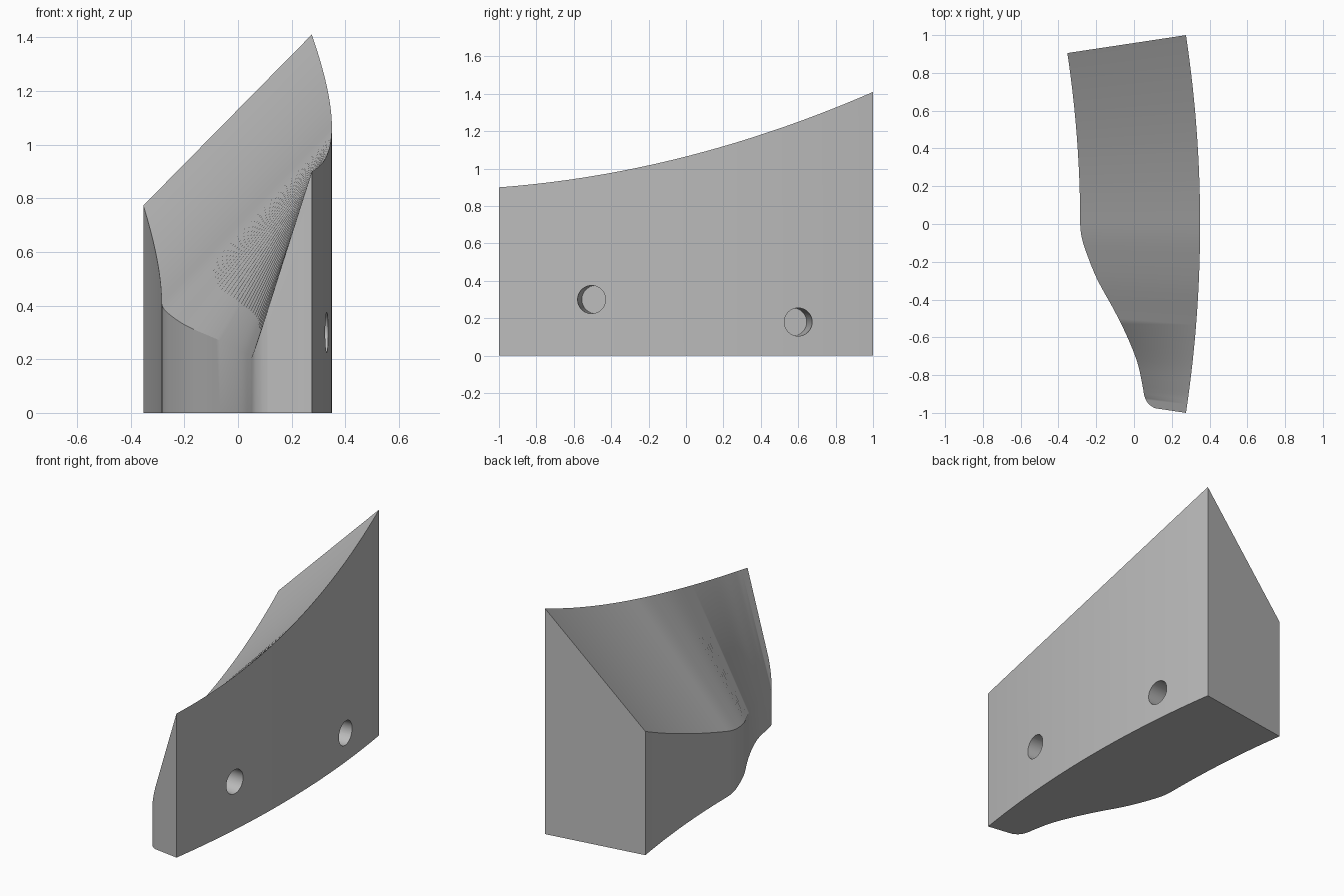
import bpy, bmesh
from math import sqrt, sin, cos, pi
from mathutils import Vector

cube = bpy.data.objects.get("Cube")
if cube:
    bpy.data.objects.remove(cube, do_unlink=True)

CX, R_OUT, R_IN = -6.35, 6.70, 6.065      # shared arc centre and radii
Y_BACK, Y_FILLET, Y_FRONT = 0.905, -0.86, -0.975

# Inner wall: (y, x) knots of the S-shaped front half, ending in a rounded corner
KNOTS = [(0.1, -0.286), (0.0, -0.285), (-0.06, -0.279), (-0.13, -0.26),
         (-0.29, -0.196), (-0.466, -0.1), (-0.61, -0.03), (-0.74, 0.02),
         (-0.86, 0.046), (-0.92, 0.058), (-0.955, 0.08), (-0.975, 0.11), (-0.98, 0.125)]


def inner_x(y):
    """Arc at the back, cubic through the knots at the front."""
    if y >= 0:
        return CX + sqrt(R_IN ** 2 - y ** 2)
    for a, b, c, d in zip(KNOTS, KNOTS[1:], KNOTS[2:], KNOTS[3:]):
        if y >= c[0] - 1e-6:
            h = c[0] - b[0]
            t = (y - b[0]) / h
            m0 = (c[1] - a[1]) / (c[0] - a[0]) * h
            m1 = (d[1] - b[1]) / (d[0] - b[0]) * h
            return ((2*t**3 - 3*t**2 + 1) * b[1] + (t**3 - 2*t**2 + t) * m0
                    + (3*t**2 - 2*t**3) * c[1] + (t**3 - t**2) * m1)


def outer_z(y):
    return 1.065 + 0.255 * y + 0.09 * y * y


def inner_z(y):
    return 0.41 + 0.315 * y + 0.095 * y * y


# Stations along the length, denser around the rounded corner
ys = [Y_BACK + (Y_FILLET - Y_BACK) * i / 64 for i in range(64)]
ys += [Y_FILLET + (Y_FRONT - Y_FILLET) * sin(pi / 2 * i / 14) for i in range(15)]

# Body: a ruled sloping top between the two walls
bm = bmesh.new()
rings = []
for y in ys:
    xi = inner_x(y)
    ray = Vector((xi - CX, y)).normalized() * R_OUT
    xo, yo = CX + ray.x, ray.y
    rail = min(xi, 0.05)                  # rail before the corner is rounded
    f = (xi - rail) / (xo - rail)
    zi = inner_z(y) * (1 - f) + outer_z(yo) * f
    rings.append([bm.verts.new(p) for p in
                  ((xi, y, 0), (xo, yo, 0), (xo, yo, outer_z(yo)), (xi, y, zi))])
for a, b in zip(rings, rings[1:]):
    for k in range(4):
        n = (k + 1) % 4
        bm.faces.new((a[k], a[n], b[n], b[k]))
bm.faces.new(rings[0])
bm.faces.new(rings[-1])
bmesh.ops.recalc_face_normals(bm, faces=bm.faces)
mesh = bpy.data.meshes.new("curved_block")
bm.to_mesh(mesh)
bm.free()
body = bpy.data.objects.new("curved_block", mesh)
bpy.context.collection.objects.link(body)

grey = bpy.data.materials.new("plain_grey")
grey.use_nodes = True
grey.diffuse_color = (0.5, 0.5, 0.5, 1)
grey.node_tree.nodes["Principled BSDF"].inputs["Base Color"].default_value = (0.5, 0.5, 0.5, 1)
mesh.materials.append(grey)

# Blind holes bored square to the outer wall
bpy.context.view_layer.objects.active = body
for y, z, depth in ((-0.505, 0.30, 0.3), (0.60, 0.18, 0.33)):
    normal = Vector((sqrt(R_OUT ** 2 - y ** 2), y, 0)).normalized()
    mouth = Vector((CX, 0, z)) + normal * R_OUT
    bpy.ops.mesh.primitive_cylinder_add(
        vertices=48, radius=0.075, depth=depth + 0.1,
        location=mouth + normal * (0.05 - depth / 2),
        rotation=normal.to_track_quat('Z', 'Y').to_euler())
    cutter = bpy.context.object
    cutter.name = "hole_cutter"
    cutter.hide_render = True
    cutter.data.materials.append(grey)
    bpy.context.view_layer.objects.active = body
    cut = body.modifiers.new("hole", 'BOOLEAN')
    cut.operation = 'DIFFERENCE'
    cut.solver = 'EXACT'
    cut.object = cutter
    bpy.ops.object.modifier_apply(modifier=cut.name)
    bpy.data.objects.remove(cutter, do_unlink=True)

bpy.ops.object.select_all(action='DESELECT')
body.select_set(True)
bpy.context.view_layer.objects.active = body
bpy.ops.object.shade_smooth_by_angle(angle=pi / 6)
